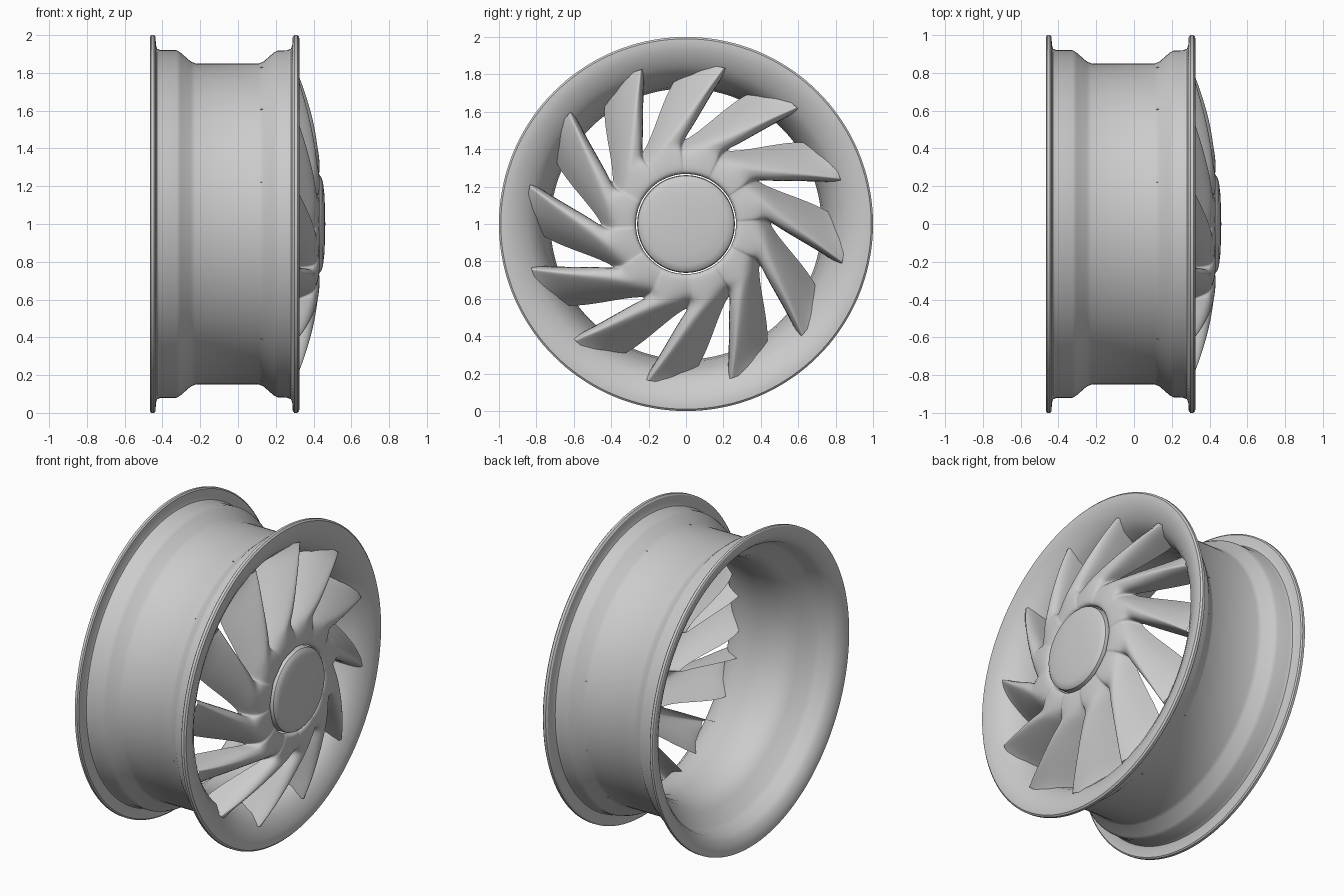
import bpy, bmesh, math

cube = bpy.data.objects.get("Cube")
if cube:
    bpy.data.objects.remove(cube, do_unlink=True)

metal = bpy.data.materials.new("light grey metal")
metal.use_nodes = True
GREY = (0.6, 0.6, 0.6, 1)
metal.diffuse_color = GREY
metal.node_tree.nodes["Principled BSDF"].inputs["Base Color"].default_value = GREY

SPOKES = 12
STEP = 360 / SPOKES


def polar(x, r, degrees):
    """Point around the axle, which runs along x at z = 1."""
    a = math.radians(degrees)
    return (x, r * math.sin(a), 1 + r * math.cos(a))


def finish(name, bm):
    bmesh.ops.remove_doubles(bm, verts=bm.verts, dist=0.0005)
    bmesh.ops.recalc_face_normals(bm, faces=bm.faces)
    mesh = bpy.data.meshes.new(name)
    bm.to_mesh(mesh)
    bm.free()
    mesh.materials.append(metal)
    obj = bpy.data.objects.new(name, mesh)
    bpy.context.collection.objects.link(obj)
    bpy.ops.object.select_all(action='DESELECT')
    obj.select_set(True)
    bpy.context.view_layer.objects.active = obj
    return obj


def skin(bm, rows):
    """Quads between successive rows of points."""
    grid = [[bm.verts.new(p) for p in row] for row in rows]
    for a, b in zip(grid, grid[1:]):
        for i in range(len(a) - 1):
            bm.faces.new((a[i], a[i + 1], b[i + 1], b[i]))


def lathe(name, profile, segments=144):
    bm = bmesh.new()
    skin(bm, [[polar(x, r, 360 * i / segments) for x, r in profile]
              for i in range(segments + 1)])
    obj = finish(name, bm)
    bpy.ops.object.shade_smooth_by_angle(angle=math.radians(32))
    return obj


# Rim: outer side from back to front, then the dished inside back again
outside = [(-.465, .992), (-.46, 1), (-.444, 1), (-.437, .992), (-.434, .945),
           (-.428, .928), (-.41, .92), (-.325, .92), (-.305, .908), (-.25, .86),
           (-.225, .85), (.11, .85), (.135, .86), (.19, .908), (.21, .918),
           (.262, .92), (.28, .928), (.287, .945), (.29, .99), (.298, 1)]
inside = [(.315, 1), (.324, .99), (.325, .965), (.318, .93), (.302, .89),
          (.275, .842), (.23, .797), (.15, .76), (.05, .735), (-.05, .724),
          (-.16, .735), (-.215, .755), (-.25, .785), (-.32, .85), (-.345, .866),
          (-.41, .885), (-.44, .91), (-.455, .94), (-.465, .965)]
lathe("rim", outside + inside + outside[:1])

# Domed centre cap
lathe("centre_cap", [(.462, 0), (.461, .08), (.457, .16), (.45, .22), (.443, .245),
                     (.432, .257), (.415, .261), (.38, .261), (.38, 0)])

# Hub and swept spokes as one open shell. Each station holds:
# radius, trailing angle, leading angle, trailing x, leading x, crest x, crest start
stations = [(.268, -48, -18, .395, .395, .395, .5),
            (.27, -48, -18, .428, .428, .434, .5),
            (.34, -48, -18, .423, .423, .432, .5),
            (.395, -48, -18, .405, .405, .426, .5),
            (.432, -48, -18, .33, .33, .42, .52),
            (.50, -36.5, -12, .29, .29, .41, .6),
            (.60, -28.5, -7, .225, .225, .387, .7),
            (.72, -22, -3, .155, .155, .352, .8),
            (.80, -17.5, -0.8, .15, .13, .325, .85),
            (.86, -14, 0.5, .19, .118, .30, .88)]


def section(r, a0, a1, x0, x1, crest, start, turn):
    def at(f):
        return turn + a0 + (a1 - a0) * f
    return [polar(x0, r, at(0)),
            polar(x0 + (crest - x0) * .55, r, at(start * .42)),
            polar(crest, r, at(start)),
            polar(crest, r, at(.5 + start * .48)),
            polar(crest * .75 + x1 * .25, r, at(1 if x1 < .32 else .99)),
            polar(x1, r, at(1))]


bm = bmesh.new()
for k in range(SPOKES):
    skin(bm, [section(*s, 14.5 + k * STEP) for s in stations])
finish("spokes_and_hub", bm)
spokes = bpy.context.object
bpy.ops.object.shade_smooth()
smooth = spokes.modifiers.new("rounding", 'SUBSURF')
smooth.levels = smooth.render_levels = 3
smooth.boundary_smooth = 'PRESERVE_CORNERS'
